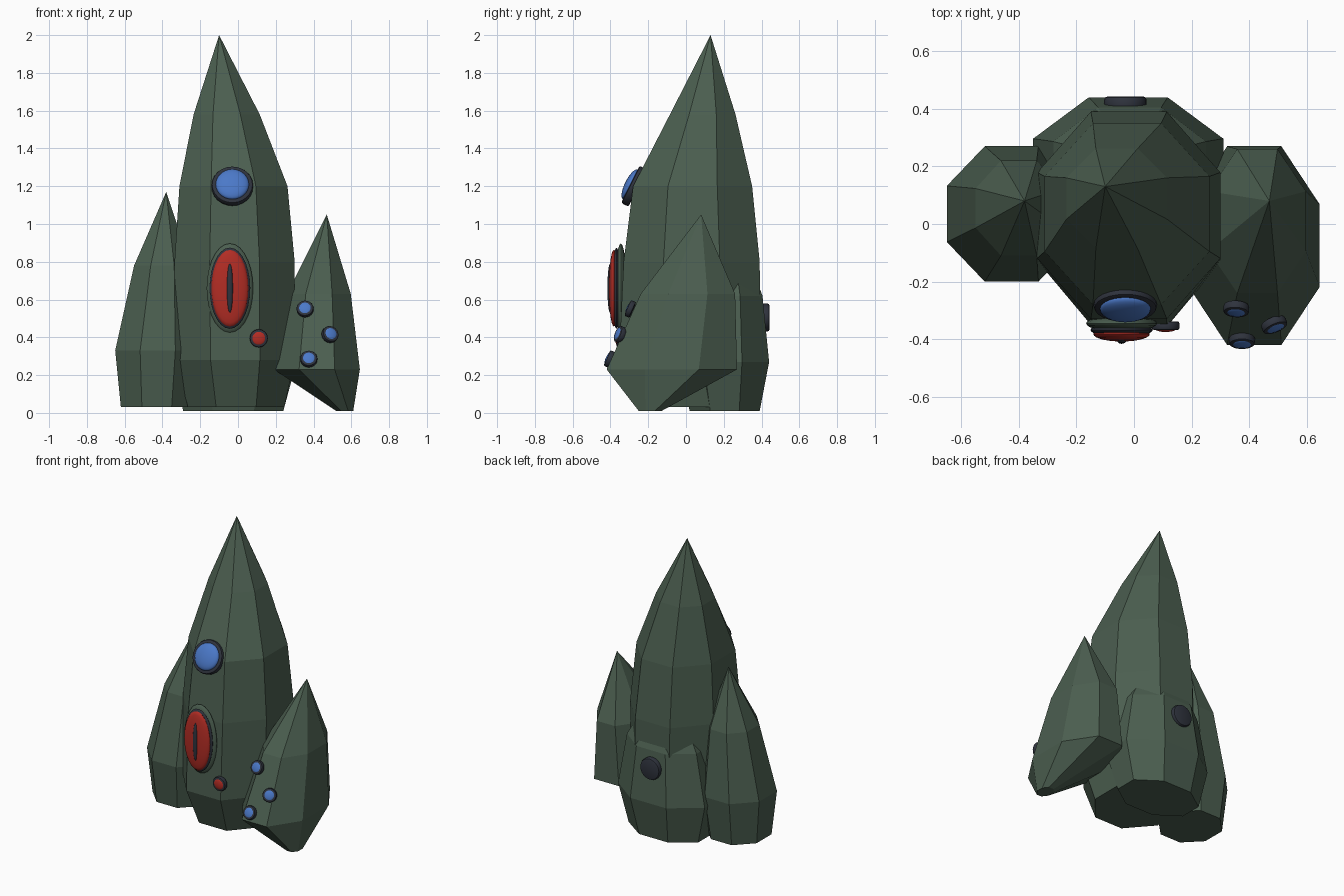
import bpy, bmesh, math
from mathutils import Vector, Matrix

cube = bpy.data.objects.get("Cube")
if cube:
    bpy.data.objects.remove(cube, do_unlink=True)


def material(name, rgb):
    m = bpy.data.materials.new(name)
    m.use_nodes = True
    color = (*rgb, 1)
    m.diffuse_color = color
    m.node_tree.nodes["Principled BSDF"].inputs["Base Color"].default_value = color
    return m


green = material("moss green", (.07, .112, .079))
dark = material("dark slate", (.028, .033, .047))
blue = material("glass blue", (.07, .19, .58))
red = material("signal red", (.45, .026, .018))


def finish(name, bm, mat):
    bmesh.ops.recalc_face_normals(bm, faces=bm.faces)
    mesh = bpy.data.meshes.new(name)
    bm.to_mesh(mesh)
    bm.free()
    mesh.materials.append(mat)
    obj = bpy.data.objects.new(name, mesh)
    bpy.context.collection.objects.link(obj)
    return obj


def crystal(name, rings, apex):
    """Eight-sided pointed loft; each ring is (z, x min, x max, y min, y max)."""
    bm = bmesh.new()
    loops = []
    for z, x0, x1, y0, y1 in rings:
        loop = []
        for i in range(8):
            a = math.pi * (i + .5) / 4
            k = 2 * math.cos(math.pi / 8)
            loop.append(bm.verts.new(((x0 + x1) / 2 + (x1 - x0) / k * math.cos(a),
                                      (y0 + y1) / 2 + (y1 - y0) / k * math.sin(a), z)))
        loops.append(loop)
    bm.faces.new(loops[0])
    tip = bm.verts.new(apex)
    for i in range(8):
        j = (i + 1) % 8
        for low, high in zip(loops, loops[1:]):
            bm.faces.new((low[i], low[j], high[j], high[i]))
        bm.faces.new((loops[-1][i], loops[-1][j], tip))
    return finish(name, bm, green)


def frame(center, normal):
    return Matrix.Translation(center) @ Vector(normal).to_track_quat('Z', 'Y').to_matrix().to_4x4()


def disc(name, center, normal, radius, depth, mat):
    """Round plate with a softened rim."""
    bm = bmesh.new()
    bmesh.ops.create_cone(bm, cap_ends=True, segments=24, radius1=radius,
                          radius2=radius, depth=depth)
    rim = [e for e in bm.edges if abs(e.verts[0].co.z - e.verts[1].co.z) < .001]
    bmesh.ops.bevel(bm, geom=rim, offset=depth * .25, segments=2, affect='EDGES', profile=.5)
    bm.transform(frame(center, normal))
    smooth(finish(name, bm, mat))


def lens(name, center, normal, size, mat):
    """Flattened ball facing along the normal."""
    bm = bmesh.new()
    bmesh.ops.create_uvsphere(bm, u_segments=28, v_segments=14, radius=1)
    bm.transform(frame(center, normal) @ Matrix.Diagonal((*size, 1)))
    smooth(finish(name, bm, mat))


def smooth(obj):
    bpy.ops.object.select_all(action='DESELECT')
    obj.select_set(True)
    bpy.context.view_layer.objects.active = obj
    bpy.ops.object.shade_smooth_by_angle(angle=math.radians(40))


def button(name, center, normal, radius, mat):
    """Dark rim with a coloured domed centre."""
    n = Vector(normal).normalized()
    c = Vector(center)
    disc(name + "_rim", c, n, radius, .02 + radius * .22, dark)
    lens(name + "_glass", c + n * radius * .2, n,
         (radius * .8, radius * .8, radius * .26), mat)


# Rock spires
crystal("main_spire", [(.03, -.265, .245, -.26, .33), (.28, -.33, .3, -.355, .395),
                       (.8, -.336, .3, -.33, .39), (1.2, -.31, .262, -.28, .35),
                       (1.58, -.235, .115, -.085, .262)], (-.1, .13, 2))
crystal("back_spire", [(.01, -.29, .24, .02, .39), (.27, -.35, .31, -.05, .44),
                       (.62, -.28, .25, 0, .405)], (-.02, .22, 1.1))
crystal("right_spire", [(.03, -.62, -.24, -.16, .23), (.33, -.65, -.2, -.2, .27),
                        (.78, -.55, -.25, -.11, .22)], (-.38, .08, 1.17))
crystal("left_spire", [(.01, .52, .61, -.25, -.13), (.23, .19, .645, -.42, .27),
                       (.63, .26, .597, -.24, .26)], (.47, .08, 1.05))

# Portholes and buttons
button("upper_porthole", (-.03, -.275, 1.2), (0, -.9, .45), .11, blue)
button("red_button", (.11, -.353, .395), (0, -1, 0), .048, red)
for i, (place, facing) in enumerate([((.355, -.295, .55), (-.05, -.9, .4)),
                                     ((.487, -.35, .415), (.35, -.85, .35)),
                                     ((.375, -.405, .285), (0, -.9, .4))]):
    button("small_porthole_%d" % (i + 1), place, facing, .045, blue)
disc("back_hatch", (-.03, .418, .505), (0, 1, 0), .074, .05, dark)

# Slit eye, layered outward from the front face
for name, y, half_width, half_height, thick, mat in [
        ("eyelid", -.345, .123, .237, .03, green),
        ("eye_rim", -.368, .108, .215, .024, dark),
        ("eyeball", -.382, .098, .203, .026, red),
        ("pupil", -.402, .017, .13, .014, dark)]:
    lens(name, (-.043, y, .66), (0, -1, 0), (half_width, half_height, thick), mat)
